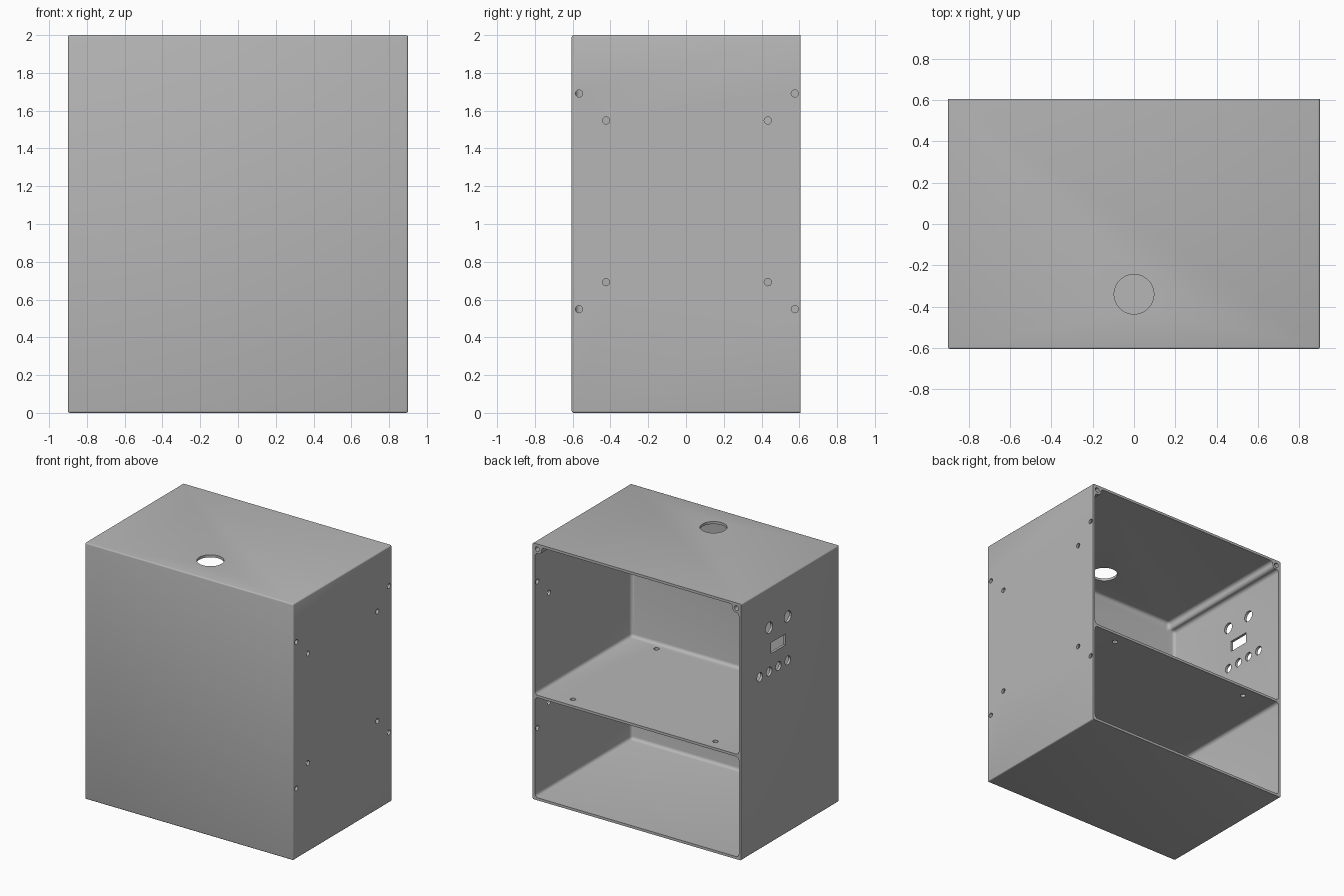
import bpy, bmesh, math
from mathutils import Matrix, Vector

if "Cube" in bpy.data.objects:
    bpy.data.objects.remove(bpy.data.objects["Cube"])

HX, HY, TOP = 0.9, 0.605, 2.0      # outer half width, half depth, height
WALL, FILLET, RAIL = 0.02, 0.025, 0.055
SHELF = 0.81                       # shelf mid height

grey = bpy.data.materials.new("plain grey")
grey.use_nodes = True
colour = (0.47, 0.47, 0.47, 1)
grey.diffuse_color = colour
grey.node_tree.nodes["Principled BSDF"].inputs["Base Color"].default_value = colour


def finish(name, bm):
    bmesh.ops.recalc_face_normals(bm, faces=bm.faces)
    mesh = bpy.data.meshes.new(name)
    bm.to_mesh(mesh)
    bm.free()
    mesh.materials.append(grey)
    obj = bpy.data.objects.new(name, mesh)
    bpy.context.collection.objects.link(obj)
    return obj


def box(bm, centre, size):
    bmesh.ops.create_cube(bm, size=1, matrix=Matrix.Translation(centre) @ Matrix.Diagonal((*size, 1)))


def cylinder(bm, centre, axis, radius, length, sides=32):
    turn = Vector((0, 0, 1)).rotation_difference(Vector(axis)).to_matrix().to_4x4()
    bmesh.ops.create_cone(bm, cap_ends=True, segments=sides, radius1=radius, radius2=radius,
                          depth=length, matrix=Matrix.Translation(centre) @ turn)


def round_edges(bm, radius, segments):
    # round every edge except those around the open back
    edges = [e for e in bm.edges if not all(v.co.y > HY - 0.001 for v in e.verts)]
    bmesh.ops.bevel(bm, geom=edges, offset=radius, segments=segments, profile=0.5,
                    affect='EDGES', clamp_overlap=True)


def cavity(name, profile):
    # x-z profile pushed from the front wall out through the back
    bm = bmesh.new()
    face = bm.faces.new([bm.verts.new((x, WALL - HY, z)) for x, z in profile])
    out = bmesh.ops.extrude_face_region(bm, geom=[face])
    verts = [v for v in out["geom"] if isinstance(v, bmesh.types.BMVert)]
    bmesh.ops.translate(bm, verts=verts, vec=(0, 2 * HY, 0))
    bmesh.ops.recalc_face_normals(bm, faces=bm.faces)
    round_edges(bm, FILLET, 4)
    return finish(name, bm)


# outer shell
bm = bmesh.new()
box(bm, (0, 0, TOP / 2), (2 * HX, 2 * HY, TOP))
round_edges(bm, 0.01, 3)
cabinet = finish("cabinet", bm)

# two compartments; the upper one leaves screw rails in its top corners
ix, roof = HX - WALL, TOP - WALL
low, high = SHELF - WALL / 2, SHELF + WALL / 2
lower = cavity("lower_cavity_cutter", [(-ix, WALL), (ix, WALL), (ix, low), (-ix, low)])
upper = cavity("upper_cavity_cutter", [
    (-ix, high), (ix, high), (ix, roof - RAIL), (ix - RAIL, roof - RAIL), (ix - RAIL, roof),
    (RAIL - ix, roof), (RAIL - ix, roof - RAIL), (-ix, roof - RAIL)])

# all drilled holes
bm = bmesh.new()
cylinder(bm, (0, -0.34, TOP), (0, 0, 1), 0.096, 0.1, 64)        # cable hole in the top
for sy in (-1, 1):
    for sz in (-1, 1):
        for reach in (0.428, 0.571):                            # fan screw holes
            cylinder(bm, (HX, 0.005 + sy * reach, 1.12 + sz * reach), (1, 0, 0), 0.019, 0.1)
    for sx in (-1, 1):                                          # shelf screw holes
        cylinder(bm, (sx * 0.615, sy * 0.515, SHELF), (0, 0, 1), 0.02, 0.1)
for sx in (-1, 1):                                              # rail screw holes
    cylinder(bm, (sx * (HX - 0.04), HY, TOP - 0.04), (0, 1, 0), 0.018, 0.3)
for y in (0.26, 0.03):                                          # control panel
    cylinder(bm, (-HX, y, 1.685), (1, 0, 0), 0.043, 0.1)
for y in (0.375, 0.26, 0.145, 0.03):
    cylinder(bm, (-HX, y, 1.343), (1, 0, 0), 0.034, 0.1)
box(bm, (-HX, 0.148, 1.517), (0.1, 0.175, 0.085))
holes = finish("hole_cutter", bm)

# carve the shell
for cutter in (lower, upper, holes):
    mod = cabinet.modifiers.new(cutter.name, 'BOOLEAN')
    mod.operation, mod.solver, mod.object = 'DIFFERENCE', 'EXACT', cutter
bpy.context.view_layer.update()
carved = bpy.data.meshes.new_from_object(cabinet.evaluated_get(bpy.context.evaluated_depsgraph_get()))
cabinet.modifiers.clear()
cabinet.data = carved
for cutter in (lower, upper, holes):
    bpy.data.objects.remove(cutter)
carved.materials.clear()
carved.materials.append(grey)
carved.polygons.foreach_set("material_index", [0] * len(carved.polygons))

# smooth the fillets and hole walls, keep real corners sharp
bpy.ops.object.select_all(action='DESELECT')
cabinet.select_set(True)
bpy.context.view_layer.objects.active = cabinet
bpy.ops.object.shade_smooth_by_angle(angle=math.radians(35))
